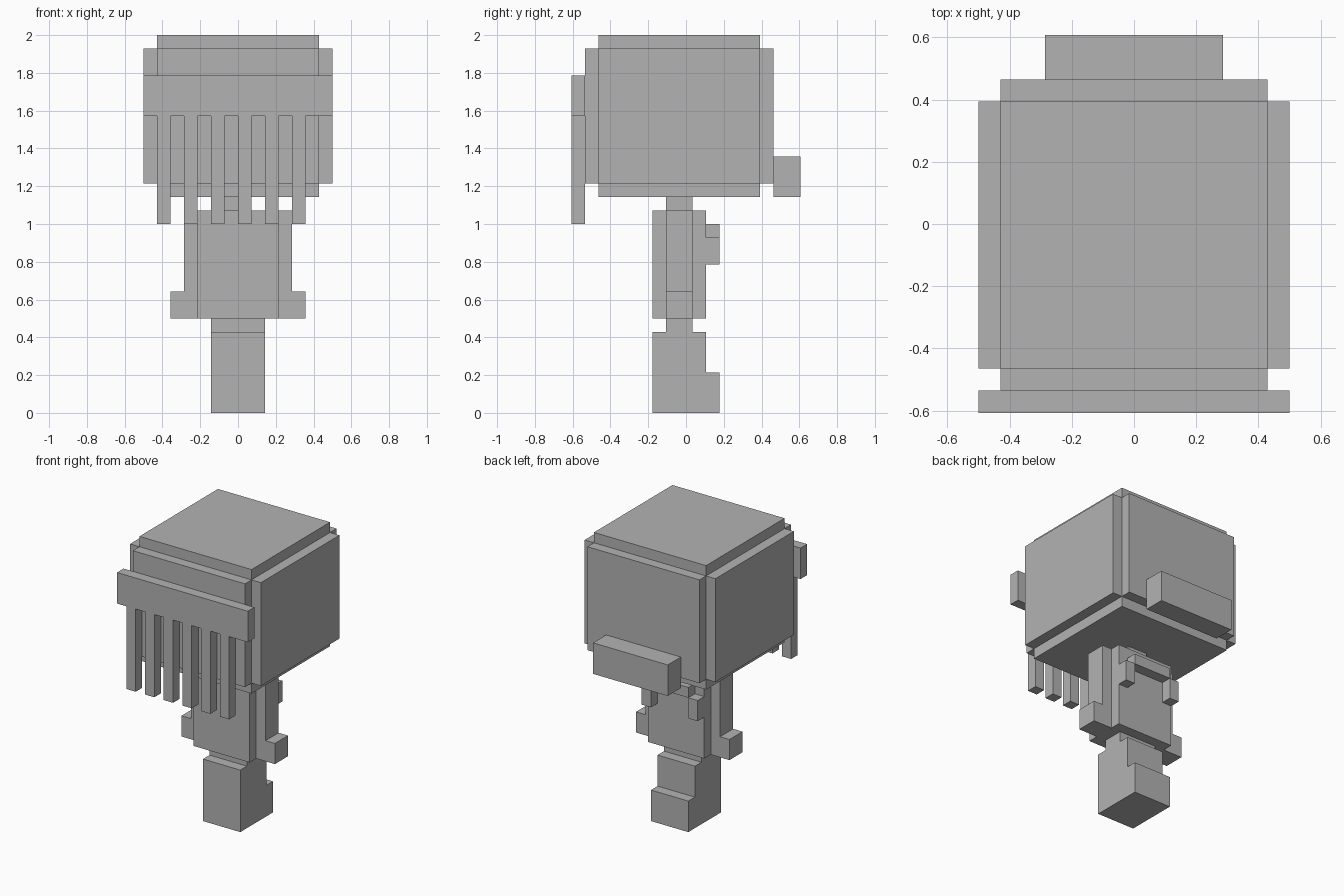
import bpy, bmesh
from mathutils import Vector

if "Cube" in bpy.data.objects:
    bpy.data.objects.remove(bpy.data.objects["Cube"])

U = 1 / 14  # one voxel

grey = bpy.data.materials.new("plain grey")
grey.diffuse_color = (0.45, 0.45, 0.45, 1)
grey.use_nodes = True
grey.node_tree.nodes["Principled BSDF"].inputs["Base Color"].default_value = grey.diffuse_color


def finish(bm, name):
    bmesh.ops.recalc_face_normals(bm, faces=bm.faces)
    me = bpy.data.meshes.new(name)
    bm.to_mesh(me)
    bm.free()
    me.materials.append(grey)
    ob = bpy.data.objects.new(name, me)
    bpy.context.collection.objects.link(ob)
    return ob


def add_box(bm, x0, x1, y0, y1, z0, z1):
    """Box with limits given in voxels."""
    verts = bmesh.ops.create_cube(bm, size=1)["verts"]
    for v in verts:
        v.co = Vector(((x0 if v.co.x < 0 else x1),
                       (y0 if v.co.y < 0 else y1),
                       (z0 if v.co.z < 0 else z1))) * U


def boxes(name, *limits):
    bm = bmesh.new()
    for b in limits:
        add_box(bm, *b)
    return finish(bm, name)


# head: a cube with every side raised by one voxel
bm = bmesh.new()
add_box(bm, -6, 6, -6.5, 5.5, 17, 27)
bm.normal_update()
normals = [f.normal.copy() for f in bm.faces]
centres = [f.calc_center_median() for f in bm.faces]
raised = bmesh.ops.extrude_discrete_faces(bm, faces=bm.faces[:])["faces"]
for f in raised:
    c = f.calc_center_median()
    i = min(range(len(centres)), key=lambda k: (centres[k] - c).length)
    bmesh.ops.translate(bm, verts=f.verts[:], vec=normals[i] * U)
finish(bm, "head")

# snout on the far side of the head
boxes("snout", (-4, 4, 6.5, 8.5, 16, 19))

# comb: a bar with six hanging teeth
boxes("comb_bar", (-7, 7, -8.5, -7.5, 22, 25))
boxes("comb_teeth", *[(x, x + 1, -8.5, -7.5, 14, 22) for x in range(-6, 5, 2)])

# body
boxes("neck", (-1, 1, -1.5, 0.5, 15, 16))
boxes("torso", (-3, 3, -2.5, 1.5, 7, 15))
boxes("hips", (-2, 2, -1.5, 0.5, 6, 7))

# arch-shaped chest trim
boxes("chest_trim", (-2, 2, 1.5, 2.5, 13, 14),
      (-3, -2, 1.5, 2.5, 11, 13), (2, 3, 1.5, 2.5, 11, 13))

# arms and hands
for side, s in (("left", -1), ("right", 1)):
    arm = sorted((3 * s, 4 * s))
    hand = sorted((4 * s, 5 * s))
    boxes(side + "_arm", (*arm, -1.5, 0.5, 7, 15))
    boxes(side + "_hand", (*hand, -1.5, 0.5, 7, 9))

# legs and feet
boxes("legs", (-2, 2, -2.5, 1.5, 0, 6))
boxes("toes", (-2, 2, 1.5, 2.5, 0, 3))
